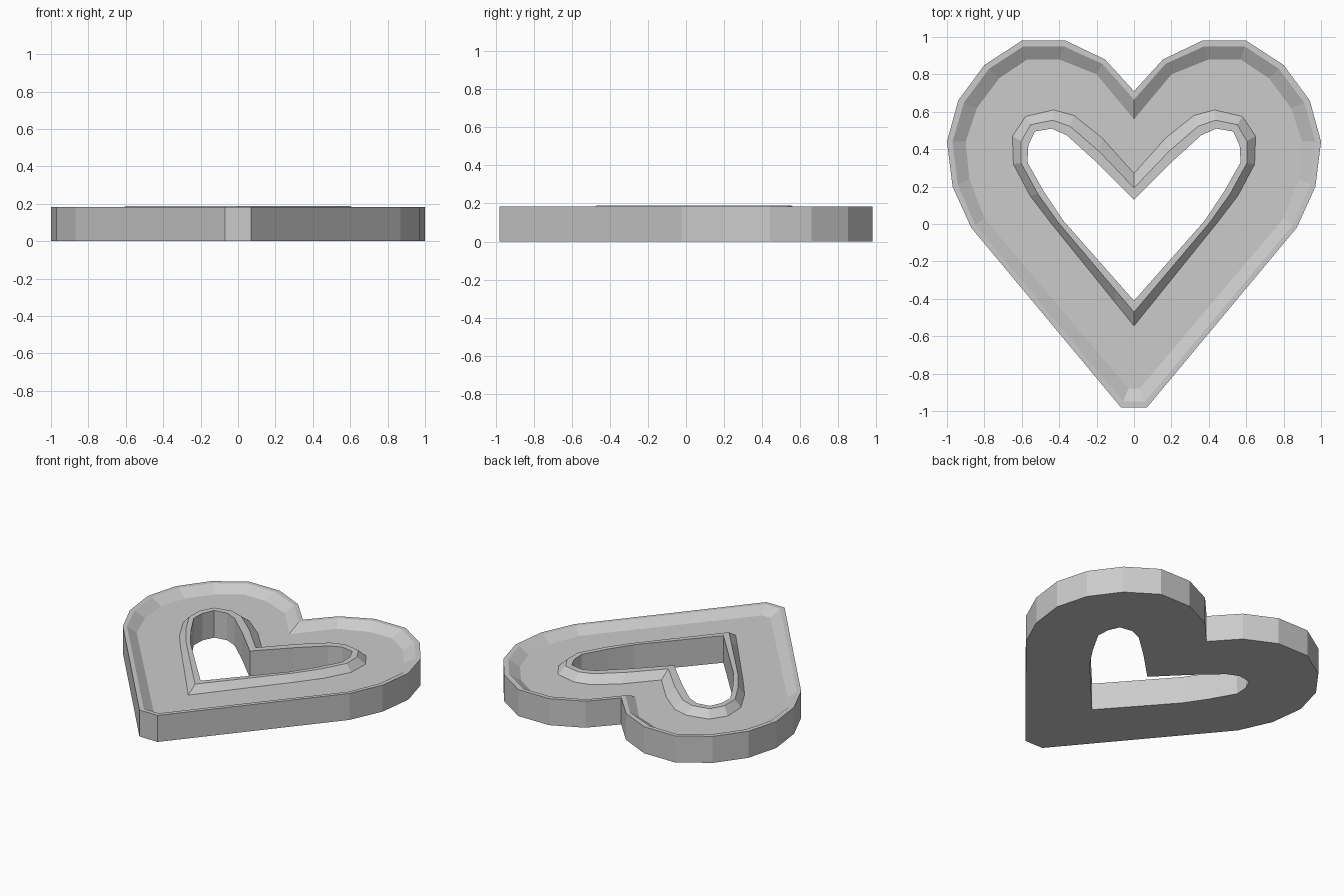
import bpy, bmesh

if "Cube" in bpy.data.objects:
    bpy.data.objects.remove(bpy.data.objects["Cube"])

# Right-half outlines, from top notch round to bottom tip
outer = [(0, .71), (.155, .88), (.365, .98), (.6, .98), (.8, .85), (.94, .66),
         (1, .44), (.97, .2), (.87, -.02), (.07, -.98), (0, -.98)]
floor_outer = [(0, .56), (.2, .80), (.4, .88), (.57, .88), (.72, .78), (.84, .62),
               (.9, .44), (.88, .24), (.8, .03), (.03, -.88), (0, -.88)]
floor_inner = [(0, .27), (.17, .46), (.32, .58), (.43, .61), (.58, .575), (.65, .47),
               (.645, .32), (.555, .15), (.44, 0), (.1, -.421), (0, -.545)]
hole = [(0, .13), (.2, .33), (.36, .475), (.44, .51), (.53, .495), (.565, .42),
        (.57, .33), (.48, .17), (.38, .02), (.1, -.297), (0, -.41)]


def blend(a, b, t):
    return [(p[0] + (q[0] - p[0]) * t, p[1] + (q[1] - p[1]) * t) for p, q in zip(a, b)]


OUTER_TOP, HOLE_TOP, FLOOR = .184, .188, .14

# Cross-section as successive outlines: wall, rim, slope, recessed floor, slope, rim, hole wall
sections = [(outer, 0), (outer, OUTER_TOP), (blend(outer, floor_outer, .3), OUTER_TOP),
            (floor_outer, FLOOR), (floor_inner, FLOOR),
            (blend(hole, floor_inner, .45), HOLE_TOP), (hole, HOLE_TOP), (hole, 0)]

bm = bmesh.new()
loops = [[bm.verts.new((x, y, z)) for x, y in pts] for pts, z in sections]
for i, a in enumerate(loops):
    b = loops[(i + 1) % len(loops)]
    for j in range(len(a) - 1):
        bm.faces.new((a[j], a[j + 1], b[j + 1], b[j]))

# Mirror the half across x and weld the seam
bmesh.ops.mirror(bm, geom=bm.verts[:] + bm.edges[:] + bm.faces[:], axis='X', merge_dist=1e-4)
bmesh.ops.remove_doubles(bm, verts=bm.verts[:], dist=1e-4)
bmesh.ops.recalc_face_normals(bm, faces=bm.faces[:])

mesh = bpy.data.meshes.new("heart_frame")
bm.to_mesh(mesh)
bm.free()
heart = bpy.data.objects.new("heart_frame", mesh)
bpy.context.collection.objects.link(heart)
